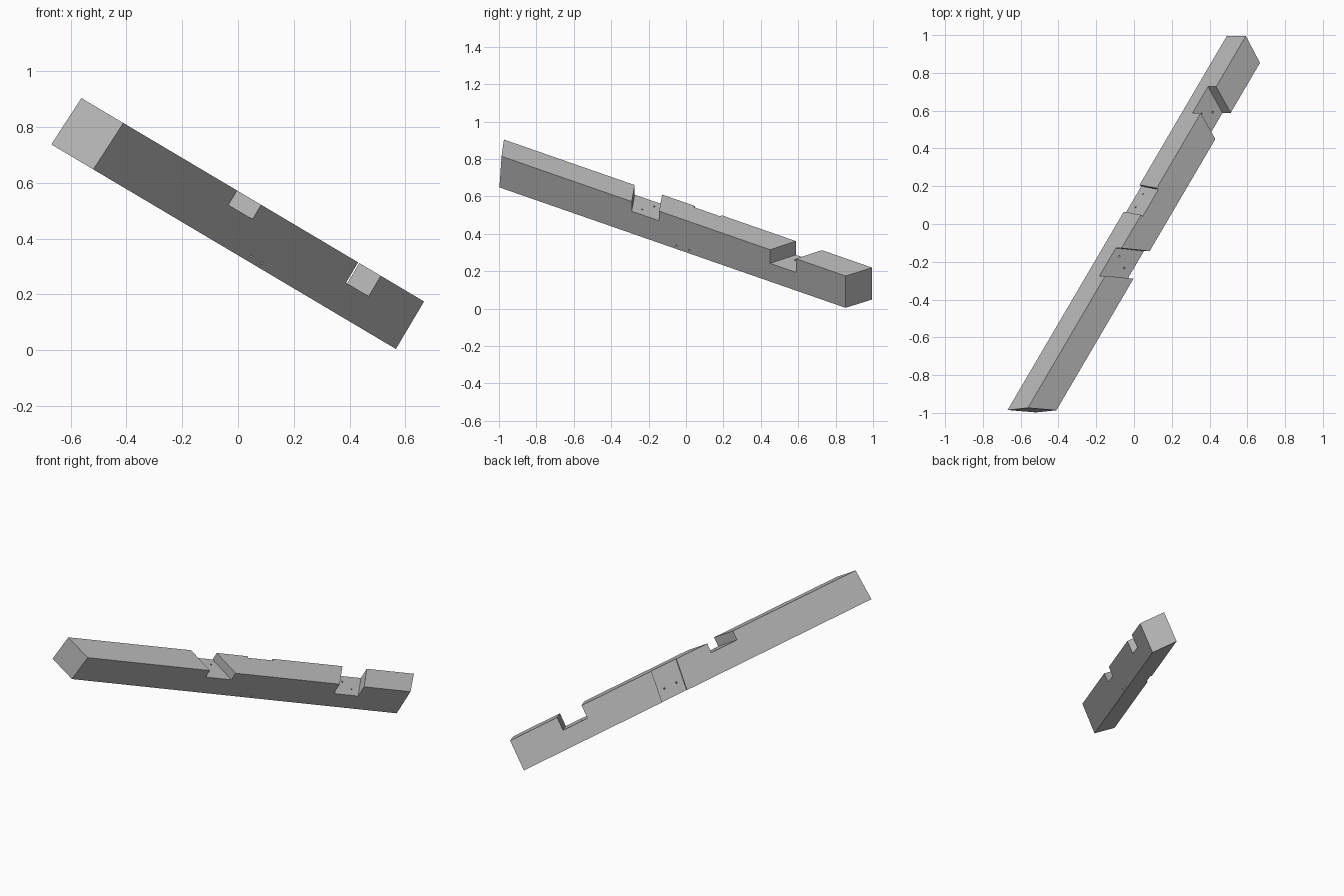
import bpy
import bmesh
from mathutils import Matrix, Vector

if "Cube" in bpy.data.objects:
    bpy.data.objects.remove(bpy.data.objects["Cube"], do_unlink=True)

WIDTH, HEIGHT = 0.152, 0.198
OVER = 0.03  # cutter overshoot

# Beam frame: along its length, across its width, up its height
along = Vector((0.4843, 0.8263, -0.2874)).normalized()
up = Vector((0.5103, 0, 0.86)).normalized()
across = up.cross(along).normalized()
up = along.cross(across)
frame = Matrix((along, across, up)).transposed().to_4x4()
frame.translation = (0.566, 0.853, 0.004)

wood = bpy.data.materials.new("plain_grey")
wood.use_nodes = True
grey = (0.5, 0.5, 0.5, 1)
wood.diffuse_color = grey
wood.node_tree.nodes["Principled BSDF"].inputs["Base Color"].default_value = grey


def add_object(name, bm):
    bmesh.ops.recalc_face_normals(bm, faces=bm.faces)
    mesh = bpy.data.meshes.new(name)
    bm.to_mesh(mesh)
    bm.free()
    mesh.materials.append(wood)
    obj = bpy.data.objects.new(name, mesh)
    obj.matrix_world = frame
    bpy.context.collection.objects.link(obj)
    return obj


def block(name, start, end, across_range, up_range):
    """Box whose ends are slanted: each end is (offset, slope across, slope up)."""
    bm = bmesh.new()
    bmesh.ops.create_cube(bm, size=1)
    for v in bm.verts:
        t = across_range[v.co.y > 0]
        h = up_range[v.co.z > 0]
        offset, slope_t, slope_h = end if v.co.x > 0 else start
        v.co = (offset + slope_t * t + slope_h * h, t, h)
    return add_object(name, bm)


def drill(name, start, end, radius=0.005):
    """Thin cylinder between two points in the beam frame."""
    a, b = Vector(start), Vector(end)
    turn = (b - a).to_track_quat("Z", "Y").to_matrix().to_4x4()
    bm = bmesh.new()
    bmesh.ops.create_cone(bm, cap_ends=True, segments=12, radius1=radius, radius2=radius,
                          depth=(b - a).length, matrix=Matrix.Translation((a + b) / 2) @ turn)
    return add_object(name, bm)


# Beam with mitred ends
beam = block("beam", (-2.2395, -0.58, 0.07), (0, 0.45, 0), (0, WIDTH), (0, HEIGHT))

# Two skewed notches in the top and a shallow slot in the back side
through = (-OVER, WIDTH + OVER)
upper_floor, lower_floor = 0.138, 0.113
cutters = [
    block("upper_notch", (-1.383, -0.556, 0), (-1.206, -0.556, 0),
          through, (upper_floor, HEIGHT + OVER)),
    block("lower_notch", (-0.488, 0.42, 0), (-0.32, 0.42, 0),
          through, (lower_floor, HEIGHT + OVER)),
    block("side_slot", (-1.057, 0, -0.105), (-0.885, 0, -0.105),
          (WIDTH - 0.013, WIDTH + OVER), (-OVER, HEIGHT + OVER)),
]

# Pairs of screw holes in the notch floors
for floor, spots in ((upper_floor, ((-1.3125, 0.109), (-1.348, 0.048))),
                     (lower_floor, ((-0.351, 0.051), (-0.398, 0.105)))):
    for s, t in spots:
        cutters.append(drill("floor_hole", (s, t, floor - 0.05), (s, t, floor + 0.02)))

# Slanted screw holes from the side slot through to the front side
for s in (-0.936, -1.019):
    back = Vector((s, WIDTH - 0.013, 0.068))
    front = Vector((s - 0.075, 0, 0.02))
    reach = (front - back) * 0.12
    cutters.append(drill("side_hole", back - reach, front + reach))

# Cut everything out of the beam
bpy.context.view_layer.objects.active = beam
for cutter in cutters:
    cutter.hide_render = True
    cut = beam.modifiers.new(cutter.name, "BOOLEAN")
    cut.operation = "DIFFERENCE"
    cut.solver = "EXACT"
    cut.object = cutter
    bpy.ops.object.modifier_apply(modifier=cut.name)
    bpy.data.objects.remove(cutter, do_unlink=True)
